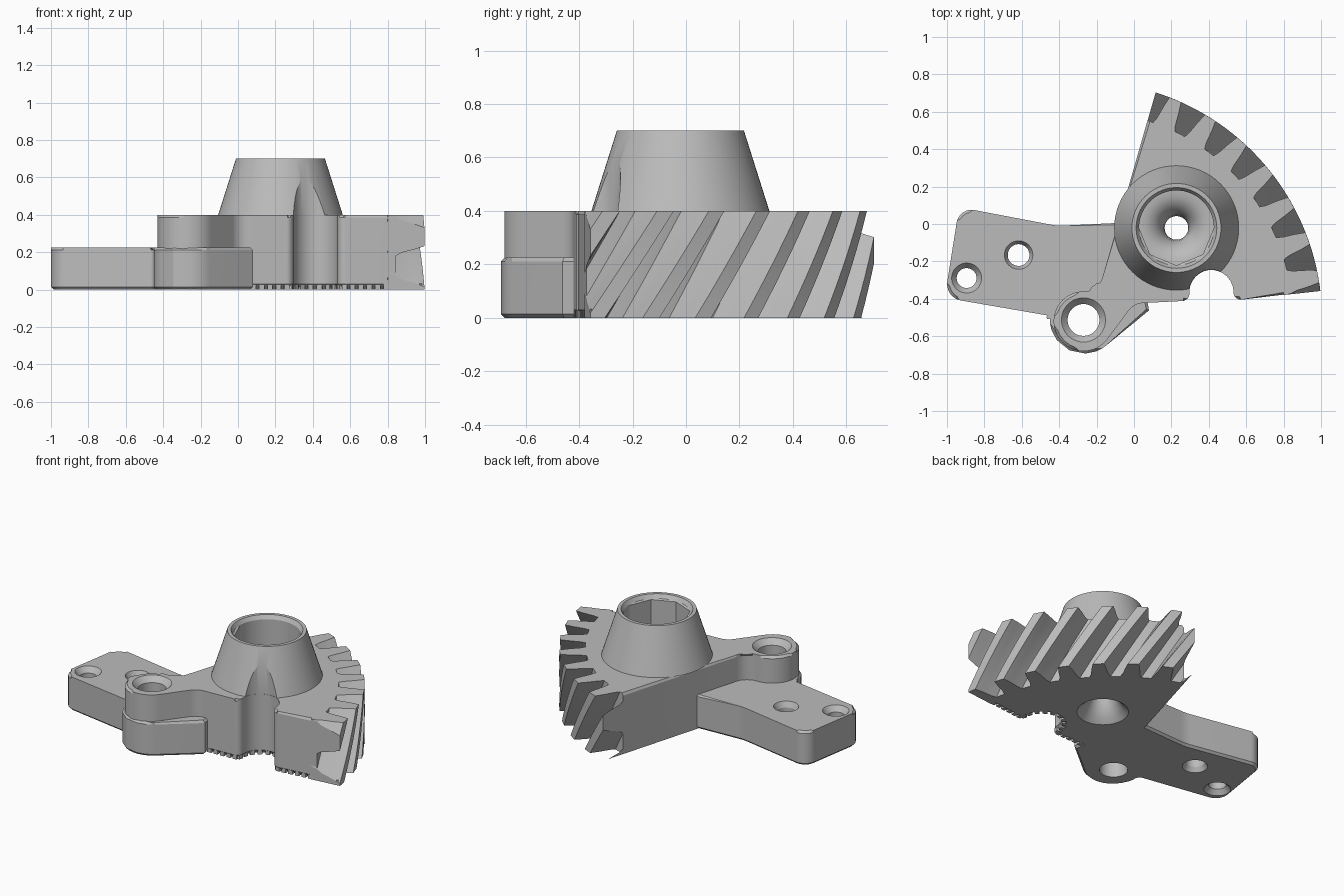
import bpy, bmesh, math
from mathutils import Vector, Matrix

if "Cube" in bpy.data.objects:
    bpy.data.objects.remove(bpy.data.objects["Cube"])

GREY = (0.5, 0.5, 0.5, 1)
grey = bpy.data.materials.new("mid_grey")
grey.use_nodes = True
grey.diffuse_color = GREY
grey.node_tree.nodes["Principled BSDF"].inputs["Base Color"].default_value = GREY

PIVOT = Vector((-0.27, -0.513))   # swing centre of the gear sector
HUB = Vector((0.227, -0.021))     # axis of the conical hub
ROOT, TIP, HEIGHT = 1.12, 1.276, 0.4
SIDE_A, SIDE_B = Vector((0.115, 0.70)), Vector((0.997, -0.358))


def loft(bm, rings):
    """Skin a stack of rings and cap both ends."""
    vs = [[bm.verts.new(p) for p in ring] for ring in rings]
    n = len(vs[0])
    for lo, hi in zip(vs, vs[1:]):
        for i in range(n):
            j = (i + 1) % n
            bm.faces.new((lo[i], lo[j], hi[j], hi[i]))
    bm.faces.new(vs[0][::-1])
    bm.faces.new(vs[-1])


def finish(bm, name, helper=False):
    bmesh.ops.recalc_face_normals(bm, faces=bm.faces[:])
    me = bpy.data.meshes.new(name)
    bm.to_mesh(me)
    bm.free()
    ob = bpy.data.objects.new(name, me)
    bpy.context.collection.objects.link(ob)
    me.materials.append(grey)
    ob.hide_render = helper
    return ob


def fillet(corners, steps=8):
    """Round each (x, y, radius) corner of a closed outline."""
    out = []
    for i, (x, y, r) in enumerate(corners):
        p = Vector((x, y))
        if r:
            u = (Vector(corners[i - 1][:2]) - p).normalized()
            v = (Vector(corners[(i + 1) % len(corners)][:2]) - p).normalized()
            half = u.angle(v) / 2
            c = p + (u + v).normalized() * r / math.sin(half)
            s, e = (p + d * r / math.tan(half) - c for d in (u, v))
            pts = [c + s.lerp(e, k / steps).normalized() * r for k in range(steps + 1)]
        else:
            pts = [p]
        out += [q for q in pts if not out or (q - out[-1]).length > 0.002]
    return out


def prism(name, outline, z0, z1, chamfers):
    """Extrude an outline; chamfers are (rule on edge midpoint, width) pairs."""
    bm = bmesh.new()
    loft(bm, [[(p.x, p.y, z) for p in outline] for z in (z0, z1)])
    for rule, width in chamfers:
        edges = [e for e in bm.edges if rule((e.verts[0].co + e.verts[1].co) / 2)
                 and abs(e.verts[0].co.z - e.verts[1].co.z) < 0.001]
        bmesh.ops.bevel(bm, geom=edges, offset=width, segments=1, affect='EDGES')
    return finish(bm, name)


def lathe(name, centre, profile, helper=False, flats=()):
    """Spin a (radius, z) profile; levels in flats get a half octagon section."""
    bm, n, rings = bmesh.new(), 64, []
    for k, (r, z) in enumerate(profile):
        ring = []
        for i in range(n):
            a = 2 * math.pi * i / n
            f = 1
            if k in flats and i >= n / 2:
                f = math.cos(math.pi / 8) / math.cos(a % (math.pi / 4) - math.pi / 8)
            ring.append((centre[0] + r * f * math.cos(a), centre[1] + r * f * math.sin(a), z))
        rings.append(ring)
    loft(bm, rings)
    return finish(bm, name, helper)


# Sector body with rounded pivot boss and front notch
a0, a1 = math.radians(7.2), math.radians(72.2)
arc = [(PIVOT.x + ROOT * math.cos(a0 + (a1 - a0) * k / 24),
        PIVOT.y + ROOT * math.sin(a0 + (a1 - a0) * k / 24), 0) for k in range(25)]
body_outline = fillet([
    (-0.43, -0.36, 0.16), (-0.43, -0.68, 0.16), (-0.19, -0.68, 0.16),
    (0.0, -0.425, 0.1), (0.296, -0.41, 0.04), (0.296, -0.246, 0.118),
    (0.532, -0.246, 0.118), (0.532, -0.41, 0.04)] + arc + [(-0.19, -0.36, 0.1)])


def inside(c):
    return (c.xy - PIVOT).length < ROOT - 0.01


def in_notch(c):
    return 0.28 < c.x < 0.55 and c.y < -0.2


body = prism("sector_body", body_outline, 0, HEIGHT, [
    (lambda c: c.z > HEIGHT - 0.001 and inside(c) and not in_notch(c), 0.014),
    (lambda c: c.z < 0.001 and inside(c) and c.y < -0.2 and c.x > 0, 0.03)])

# Lower arm plate with skirt around the boss
arm_outline = fillet([
    (-0.935, 0.09, 0.08), (-1.012, -0.394, 0.09), (-0.45, -0.491, 0.022),
    (-0.45, -0.897, 0.183), (0.08, -0.462, 0), (0.0, 0.01, 0), (-0.41, -0.01, 0.3)])
arm = prism("arm_plate", arm_outline, 0, 0.225, [
    (lambda c: c.z > 0.2, 0.014), (lambda c: c.z < 0.001, 0.014)])

# Conical hub
hub = lathe("conical_hub", HUB, [(0.333, HEIGHT), (0.238, 0.70)])

# Helical teeth, trimmed to the sector sides
PITCH = 2 * math.pi / 38
tooth = [(1.08, 0.062), (ROOT, 0.056), (1.15, 0.046), (1.22, 0.036), (TIP, 0.026)]
section = [(r, -w) for r, w in tooth] + [(r, w) for r, w in tooth[::-1]]
bm = bmesh.new()
for k in range(-2, 8):
    rings = []
    for s in range(9):
        turn = math.radians(20) + k * PITCH - 0.21 * (1 - s / 8)
        rings.append([(PIVOT.x + r * math.cos(turn + w), PIVOT.y + r * math.sin(turn + w),
                       HEIGHT * s / 8) for r, w in section])
    loft(bm, rings)
for point, normal in ((SIDE_A, (-0.961, 0.276, 0)), (SIDE_B, (0.11, -0.994, 0))):
    cut = bmesh.ops.bisect_plane(bm, geom=bm.verts[:] + bm.edges[:] + bm.faces[:],
                                 plane_co=point.to_3d(), plane_no=normal, clear_outer=True)
    rim = [g for g in cut["geom_cut"] if isinstance(g, bmesh.types.BMEdge)]
    bmesh.ops.holes_fill(bm, edges=rim, sides=0)
teeth = finish(bm, "helical_teeth")

# Row of small tabs under the front edge
bm = bmesh.new()
front = [p for p in body_outline if p.x > 0.03 and p.y < -0.2 and inside(p)] + [SIDE_B]
travel = 0.0
for p, q in zip(front, front[1:]):
    d = q - p
    t = d.normalized()
    while travel < d.length:
        c = p + t * travel + Vector((-t.y, t.x)) * 0.016
        m = Matrix.Translation((c.x, c.y, 0.016)) @ Matrix.Rotation(math.atan2(d.y, d.x), 4, 'Z')
        bmesh.ops.create_cube(bm, size=1, matrix=m @ Matrix.Diagonal((0.028, 0.026, 0.032, 1)))
        travel += 0.045
    travel -= d.length
tabs = finish(bm, "edge_tabs")

# Cutters for the bore, pivot, screw holes and notch
bore = lathe("bore_cutter", HUB, [
    (0.165, -0.01), (0.155, 0.0), (0.122, 0.03), (0.094, 0.07), (0.072, 0.12), (0.063, 0.17),
    (0.07, 0.22), (0.09, 0.265), (0.125, 0.3), (0.165, 0.318), (0.2, 0.32),
    (0.2, 0.67), (0.2, 0.675), (0.222, 0.71)], True, flats=(10, 11))


def hole(name, centre, r, wide, top):
    return lathe(name, centre, [(wide, -0.01), (wide, 0.0), (r, 0.03), (r, top - 0.035),
                                (wide, top), (wide, top + 0.02)], True)


pivot_hole = hole("pivot_cutter", PIVOT, 0.085, 0.118, HEIGHT)
screw_holes = [hole("outer_screw_cutter", (-0.895, -0.289), 0.053, 0.08, 0.225),
               hole("inner_screw_cutter", (-0.617, -0.166), 0.058, 0.076, 0.225)]
notch = lathe("notch_cutter", (0.414, -0.364), [(0.119, -0.05), (0.119, 0.8)], True)
pivot_arm = lathe("pivot_arm_cutter", PIVOT, [(0.085, -0.05), (0.085, 0.5)], True)

cuts = {body: [bore, pivot_hole], hub: [bore, notch], arm: [pivot_arm] + screw_holes}
for ob, cutters in cuts.items():
    bpy.context.view_layer.objects.active = ob
    for c in cutters:
        mod = ob.modifiers.new("cut", 'BOOLEAN')
        mod.operation, mod.solver, mod.object = 'DIFFERENCE', 'EXACT', c
        bpy.ops.object.modifier_apply(modifier=mod.name)
for c in {c for group in cuts.values() for c in group}:
    bpy.data.objects.remove(c)

# Smooth the rounded walls, keep edges crisp
for ob in (body, arm, hub, teeth):
    bpy.ops.object.select_all(action='DESELECT')
    ob.select_set(True)
    bpy.context.view_layer.objects.active = ob
    bpy.ops.object.shade_smooth_by_angle(angle=math.radians(25))
